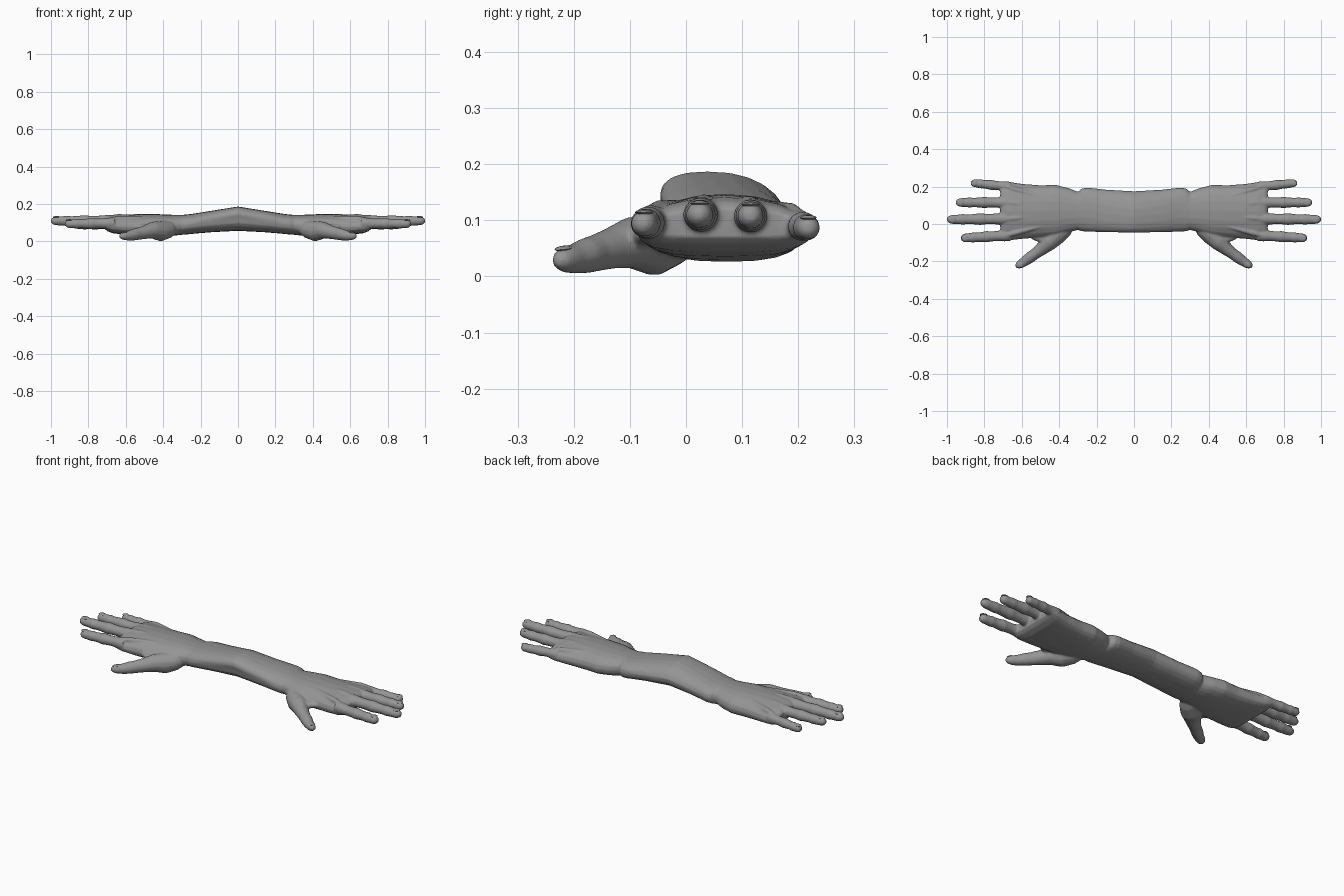
import bpy, bmesh, math
from mathutils import Vector

if "Cube" in bpy.data.objects:
    bpy.data.objects.remove(bpy.data.objects["Cube"])

skin = bpy.data.materials.new("grey skin")
skin.diffuse_color = (0.3, 0.3, 0.3, 1)
skin.use_nodes = True
skin.node_tree.nodes["Principled BSDF"].inputs["Base Color"].default_value = skin.diffuse_color
SIDES = 20


def loft(bm, rings):
    """Skin a closed tube through rings of points."""
    vr = [[bm.verts.new(p) for p in r] for r in rings]
    n = len(vr[0])
    for a, b in zip(vr, vr[1:]):
        for i in range(n):
            j = (i + 1) % n
            bm.faces.new((a[i], a[j], b[j], b[i]))
    bm.faces.new(vr[0][::-1])
    bm.faces.new(vr[-1])


def section(x, y0, y1, z0, z1, arch, peak):
    """Rounded flat cross-section whose sides droop by arch, top leaning by peak."""
    pts = []
    for i in range(SIDES):
        t = 2 * math.pi * i / SIDES
        c, s = math.cos(t), math.sin(t)
        u = math.copysign(abs(c) ** 0.85, c)
        w = math.copysign(abs(s) ** 0.85, s)
        y = (y0 + y1) / 2 + (y1 - y0) / 2 * u - peak * max(w, 0)
        pts.append(Vector((x, y, (z0 + z1) / 2 + (z1 - z0) / 2 * w - arch * u * u)))
    return pts


def tube(bm, path):
    """Tube along (x, y, z, radius, flatness) points, square to the path."""
    rings = []
    for i, p in enumerate(path):
        a, b = path[max(i - 1, 0)], path[min(i + 1, len(path) - 1)]
        d = (Vector(b[:3]) - Vector(a[:3])).normalized()
        side = Vector((0, 0, 1)).cross(d).normalized()
        up = d.cross(side)
        rings.append([Vector(p[:3]) + p[3] * (side * math.cos(t) + up * math.sin(t) * p[4])
                      for t in (2 * math.pi * k / 14 for k in range(14))])
    loft(bm, rings)


def finish(name, bm):
    bmesh.ops.recalc_face_normals(bm, faces=bm.faces)
    me = bpy.data.meshes.new(name)
    bm.to_mesh(me)
    bm.free()
    me.materials.append(skin)
    ob = bpy.data.objects.new(name, me)
    bpy.context.collection.objects.link(ob)
    bpy.context.view_layer.objects.active = ob
    bpy.ops.object.select_all(action='DESELECT')
    ob.select_set(True)
    return ob


def mirror(ob):
    m = ob.modifiers.new("mirror", 'MIRROR')
    m.use_bisect_axis[0] = True
    m.merge_threshold = 0.0005


bm = bmesh.new()
# forearm, wrist and palm: x, front, back, bottom, top, arch, peak shift
loft(bm, [section(*r) for r in (
    (-0.04, -0.04, 0.175, 0.059, 0.193, 0.0, 0.03),
    (0.00, -0.04, 0.175, 0.057, 0.187, 0.0, 0.03),
    (0.15, -0.042, 0.184, 0.049, 0.163, 0.0, 0.015),
    (0.25, -0.041, 0.195, 0.040, 0.147, 0.0, 0.0),
    (0.28, -0.039, 0.190, 0.037, 0.144, 0.0, 0.0),
    (0.30, -0.032, 0.172, 0.036, 0.142, 0.0, 0.0),
    (0.35, -0.045, 0.192, 0.030, 0.143, 0.004, 0.0),
    (0.42, -0.066, 0.210, 0.026, 0.146, 0.006, 0.0),
    (0.50, -0.072, 0.207, 0.030, 0.147, 0.010, 0.0),
    (0.60, -0.080, 0.215, 0.036, 0.145, 0.012, 0.0),
    (0.67, -0.088, 0.226, 0.044, 0.141, 0.012, 0.0),
    (0.70, -0.088, 0.228, 0.056, 0.134, 0.012, 0.0),
    (0.715, -0.078, 0.220, 0.070, 0.122, 0.010, 0.0))])

# fingers: root, tip, base radius
fingers = {
    "little": ((0.66, 0.198, 0.092), (0.872, 0.220, 0.086), 0.027),
    "ring": ((0.66, 0.115, 0.107), (0.952, 0.115, 0.108), 0.030),
    "middle": ((0.66, 0.028, 0.110), (1.0, 0.024, 0.110), 0.031),
    "index": ((0.66, -0.060, 0.097), (0.925, -0.076, 0.094), 0.030)}
# position along the finger, width factor: knuckles bulge
profile = ((0, 1.0), (0.12, 1.05), (0.28, 0.9), (0.40, 0.92), (0.48, 1.02), (0.57, 0.9),
           (0.68, 0.83), (0.75, 0.92), (0.82, 0.82), (0.92, 0.78), (0.97, 0.62), (1.0, 0.3))
nails = []
for root, tip, r in fingers.values():
    root, tip = Vector(root), Vector(tip)
    tube(bm, [(*root.lerp(tip, t), r * w, 0.98) for t, w in profile])
    nails.append((root.lerp(tip, 0.91) + Vector((0, 0, r * 0.68)), tip - root, r * 0.55))
    # tendon fanning from wrist to knuckle
    start = Vector((0.42, 0.065 + (root.y - 0.065) * 0.45, 0.131))
    end = root + Vector((0.02, 0, 0.022))
    tube(bm, [(*start, 0.006, 1), (*start.lerp(end, 0.5), 0.012, 1),
              (*start.lerp(end, 0.85), 0.015, 1), (*end, 0.01, 1)])

# thumb with its fleshy base
tube(bm, [(0.33, 0.01, 0.075, 0.025, 1), (0.37, -0.025, 0.065, 0.046, 1),
          (0.415, -0.058, 0.056, 0.054, 1.02), (0.455, -0.098, 0.060, 0.046, 1),
          (0.495, -0.133, 0.050, 0.036, 1.02), (0.53, -0.160, 0.042, 0.030, 1.1),
          (0.555, -0.178, 0.037, 0.031, 1.02), (0.58, -0.197, 0.032, 0.027, 1),
          (0.605, -0.213, 0.030, 0.024, 1), (0.622, -0.223, 0.029, 0.018, 1),
          (0.632, -0.229, 0.028, 0.008, 1)])
nails.append((Vector((0.608, -0.218, 0.050)), Vector((0.05, -0.033, -0.008)), 0.015))
# web between thumb and palm
tube(bm, [(0.44, -0.05, 0.075, 0.04, 0.8), (0.49, -0.078, 0.072, 0.03, 0.7),
          (0.54, -0.062, 0.078, 0.02, 0.8)])

hands = finish("joined_hands", bm)
m = hands.modifiers.new("fuse", 'REMESH')
m.mode = 'VOXEL'
m.voxel_size = 0.005
m = hands.modifiers.new("soften", 'SMOOTH')
m.iterations = 4
m = hands.modifiers.new("lighten", 'DECIMATE')
m.ratio = 0.3
mirror(hands)
for mod in [x.name for x in hands.modifiers]:
    bpy.ops.object.modifier_apply(modifier=mod)
if not hands.data.materials:
    hands.data.materials.append(skin)
bpy.ops.object.shade_smooth_by_angle(angle=math.radians(40))

# fingernails
bm = bmesh.new()
for pos, d, r in nails:
    d = d.normalized()
    side = Vector((0, 0, 1)).cross(d).normalized()
    up = d.cross(side)
    res = bmesh.ops.create_uvsphere(bm, u_segments=12, v_segments=6, radius=1)
    for v in res["verts"]:
        c = v.co.copy()
        v.co = pos + d * c.x * r * 1.3 + side * c.y * r + up * c.z * 0.0045
nail = finish("fingernails", bm)
mirror(nail)
bpy.ops.object.modifier_apply(modifier="mirror")
bpy.ops.object.shade_smooth_by_angle(angle=math.radians(40))
